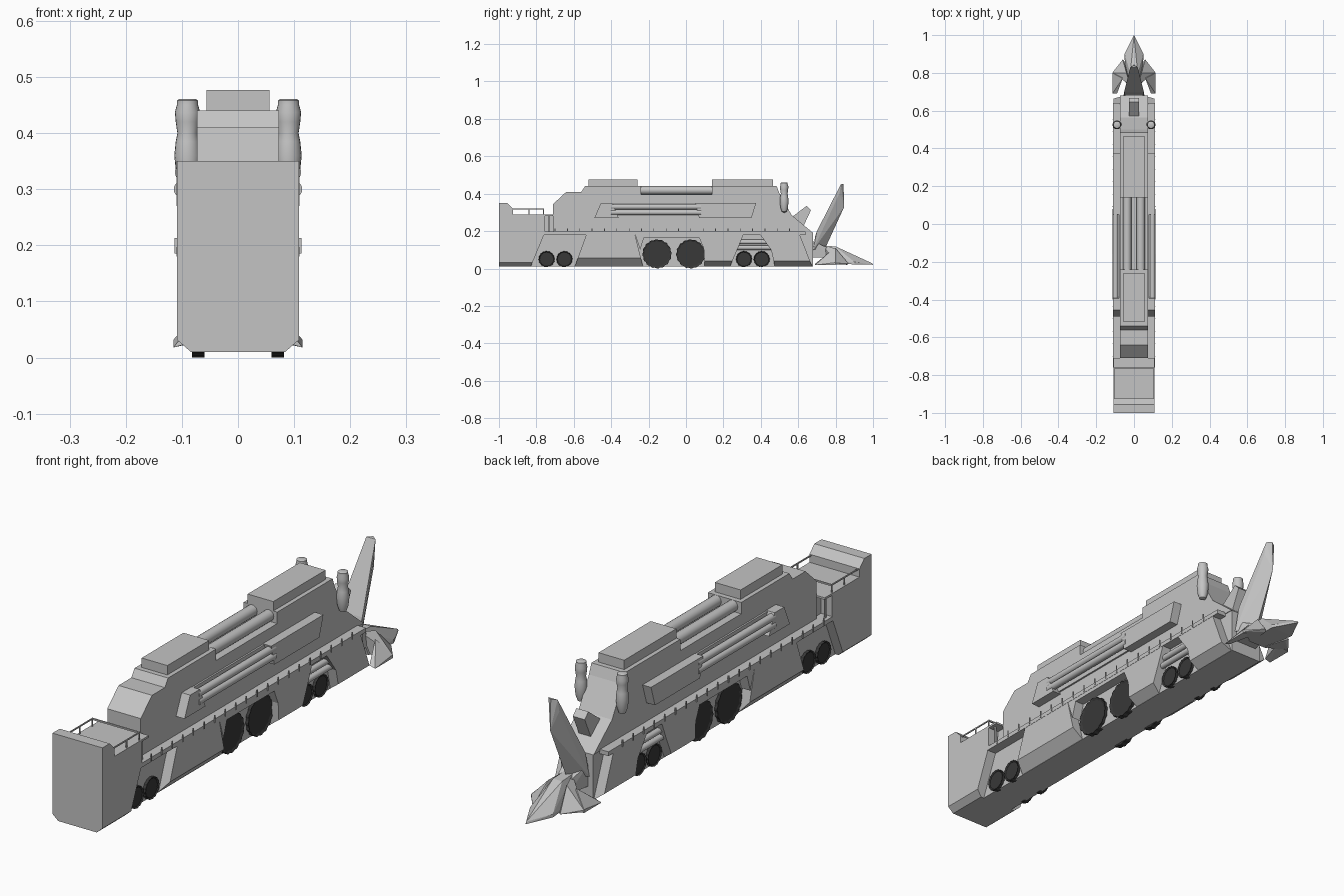
import bpy, bmesh, math
from mathutils import Vector, Matrix

cube = bpy.data.objects.get("Cube")
if cube:
    bpy.data.objects.remove(cube)


def material(name, value):
    m = bpy.data.materials.new(name)
    m.use_nodes = True
    color = (value, value, value, 1)
    m.diffuse_color = color
    m.node_tree.nodes["Principled BSDF"].inputs["Base Color"].default_value = color
    return m


GREY = material("armour grey", 0.55)
DARK = material("wheel dark grey", 0.04)


def finish(name, bm, mat=GREY, smooth=False):
    bmesh.ops.recalc_face_normals(bm, faces=bm.faces)
    mesh = bpy.data.meshes.new(name)
    bm.to_mesh(mesh)
    bm.free()
    mesh.materials.append(mat)
    if smooth:
        mesh.shade_smooth()
        mesh.set_sharp_from_angle(angle=math.radians(35))
    ob = bpy.data.objects.new(name, mesh)
    bpy.context.collection.objects.link(ob)
    return ob


def chop(bm, point, normal):
    """Cut away everything on the normal side and cap the cut."""
    geom = bm.verts[:] + bm.edges[:] + bm.faces[:]
    cut = bmesh.ops.bisect_plane(bm, geom=geom, plane_co=point, plane_no=normal, clear_outer=True)
    edges = [e for e in cut["geom_cut"] if isinstance(e, bmesh.types.BMEdge)]
    if edges:
        bmesh.ops.contextual_create(bm, geom=edges)


def prism(name, profile, x0, x1, chops=(), mat=GREY):
    """Extrude a (y, z) profile across x, then chop off corners."""
    bm = bmesh.new()
    face = bm.faces.new([bm.verts.new((x0, y, z)) for y, z in profile])
    ext = bmesh.ops.extrude_face_region(bm, geom=[face])
    moved = [v for v in ext["geom"] if isinstance(v, bmesh.types.BMVert)]
    bmesh.ops.translate(bm, verts=moved, vec=(x1 - x0, 0, 0))
    if not any(face in v.link_faces for v in face.verts):
        bm.faces.new(face.verts)
    bmesh.ops.holes_fill(bm, edges=[e for e in bm.edges if e.is_boundary])
    for point, normal in chops:
        chop(bm, point, normal)
    return finish(name, bm, mat)


def box(name, x0, x1, y0, y1, z0, z1):
    return prism(name, [(y0, z0), (y1, z0), (y1, z1), (y0, z1)], x0, x1)


def hull(name, points):
    bm = bmesh.new()
    for p in points:
        bm.verts.new(p)
    out = bmesh.ops.convex_hull(bm, input=bm.verts)
    loose = [g for g in out["geom_interior"] if isinstance(g, bmesh.types.BMVert)]
    bmesh.ops.delete(bm, geom=loose, context="VERTS")
    return finish(name, bm)


def pipe(name, x, z, y0, y1, r):
    bm = bmesh.new()
    spin = Matrix.Translation((x, (y0 + y1) / 2, z)) @ Matrix.Rotation(math.pi / 2, 4, "X")
    bmesh.ops.create_cone(bm, cap_ends=True, segments=20, radius1=r, radius2=r, depth=y1 - y0, matrix=spin)
    return finish(name, bm, GREY, True)


def wheel(name, s, y, z, r):
    """Toothed disc with a slightly sunken hub."""
    bm = bmesh.new()
    n = 64
    ring = []
    for i in range(n):
        a = math.tau * i / n
        rad = r if i % 4 < 2 else r * 0.96
        ring.append(bm.verts.new((s * 0.06, y + rad * math.cos(a), z + rad * math.sin(a))))
    face = bm.faces.new(ring)
    ext = bmesh.ops.extrude_face_region(bm, geom=[face])
    verts = [g for g in ext["geom"] if isinstance(g, bmesh.types.BMVert)]
    cap = [g for g in ext["geom"] if isinstance(g, bmesh.types.BMFace)]
    bmesh.ops.translate(bm, verts=verts, vec=(s * 0.022, 0, 0))
    bmesh.ops.inset_region(bm, faces=cap, thickness=r * 0.12)
    bmesh.ops.translate(bm, verts=list(cap[0].verts), vec=(-s * 0.004, 0, 0))
    return finish(name, bm, DARK)


def low_chop(s, x, z, run, rise):
    """Plane sloping inward and down from the outer edge at height z."""
    return ((s * x, 0, z), Vector((s * rise, 0, -run)).normalized())


# Cab block with stepped top and chamfered lower edges
prism("cab_block", [(-1, .01), (-1, .35), (-.955, .35), (-.925, .32), (-.925, .288),
                    (-.755, .288), (-.755, .19), (-.83, .01)], -.109, .109,
      [low_chop(s, .109, .032, .025, .022) for s in (-1, 1)])
box("cab_neck", -.06, .06, -.78, -.7, .19, .288)
box("cab_rail_cross", -.104, .104, -.764, -.758, .314, .32)

# Main hull core, walkway and narrow superstructure
prism("hull_core", [(-.85, .01), (.68, .01), (.68, .19), (-.77, .19)], -.07, .07)
box("walkway", -.11, .11, -.76, .64, .18, .197)
prism("superstructure", [(-.71, .19), (-.71, .345), (-.64, .41), (-.56, .41), (-.54, .44),
                         (-.24, .44), (-.24, .395), (.14, .395), (.14, .44), (.485, .44),
                         (.5, .4), (.565, .285), (.68, .19)], -.073, .073)
for name, y0, y1 in (("front_roof_box", -.52, -.26), ("rear_roof_box", .14, .465)):
    box(name, -.056, .056, y0, y1, .435, .477)

# Slanted exhaust on the sloping end
prism("exhaust_horn", [(.56, .27), (.645, .335), (.668, .312), (.625, .22)], -.026, .026)

skirts = {
    "front_skirt": [(-.595, .01), (-.53, .19), (-.275, .19), (-.23, .01)],
    "wheel_arch": [(-.275, .19), (-.245, .1), (-.225, .165), (.07, .165), (.098, .1), (.12, .19)],
    "middle_skirt": [(.09, .19), (.1, .01), (.235, .01), (.28, .115), (.31, .19)],
    "rear_skirt": [(.39, .19), (.605, .19), (.675, .01), (.475, .01), (.455, .1)],
}
sponsons = {
    "front_sponson": [(-.49, .27), (-.455, .35), (-.395, .35), (-.36, .27)],
    "rear_sponson": [(.07, .27), (.05, .35), (.375, .35), (.35, .27)],
}
wheels = [(-.745, .05, .043), (-.65, .05, .043), (-.155, .078, .078),
          (.025, .078, .078), (.31, .05, .043), (.405, .05, .043)]

for s, side in ((1, "left"), (-1, "right")):
    # Armour skirts with undercut lower edges
    for name, profile in skirts.items():
        height = .055 if name == "front_skirt" else .04
        prism(f"{side}_{name}", profile, s * .06, s * .109,
              [low_chop(s, .109, height, .04, height - .01)])
    # Sponsons and the pipes joining them
    for name, profile in sponsons.items():
        prism(f"{side}_{name}", profile, s * .065, s * .11)
    for i, (x, z) in enumerate(((.098, .33), (.1, .3), (.082, .316))):
        pipe(f"{side}_side_pipe_{i}", s * x, z, -.4, .08, .0145)
    box(f"{side}_sponson_bed", s * .065, s * .08, -.4, .08, .28, .348)
    for i, z in enumerate((.112, .142)):
        pipe(f"{side}_bay_pipe_{i}", s * .086, z, .25, .46, .012)
    pipe(f"{side}_roof_pipe", s * .036, .418, -.26, .16, .022)
    for i, (y, z, r) in enumerate(wheels):
        wheel(f"{side}_wheel_{i}", s, y, z, r)
    # Walkway posts
    for i in range(20):
        y = -.7 + i * .066
        box(f"{side}_walkway_post_{i}", s * .109, s * .113, y - .002, y + .002, .185, .213)
    # Cab railing
    box(f"{side}_cab_rail", s * .1, s * .104, -.925, -.758, .315, .32)
    for i, y in enumerate((-.84, -.762)):
        box(f"{side}_cab_rail_post_{i}", s * .1, s * .104, y - .002, y + .002, .28, .318)
    box(f"{side}_neck_post", s * .09, s * .096, -.738, -.73, .19, .288)
    box(f"{side}_neck_deck", s * .05, s * .108, -.76, -.71, .28, .288)
    # Bulbous stacks
    bm = bmesh.new()
    outline = [(0, .298), (.013, .304), (.02, .325), (.0235, .36), (.021, .385), (.018, .4),
               (.021, .42), (.0225, .437), (.019, .45), (.019, .458), (.014, .461), (0, .461)]
    verts = [bm.verts.new((s * .09 + r, .525, z)) for r, z in outline]
    edges = [bm.edges.new(pair) for pair in zip(verts, verts[1:])]
    bmesh.ops.spin(bm, geom=verts + edges, cent=(s * .09, .525, 0), axis=(0, 0, 1),
                   angle=math.tau, steps=20)
    bmesh.ops.remove_doubles(bm, verts=bm.verts, dist=.0005)
    finish(f"{side}_stack", bm, GREY, True)
    # Swept plough wings
    hull(f"{side}_plough_wing", [(s * .02, .735, .12), (s * .04, .8, .108), (s * .06, .87, .025),
                                 (s * .115, .8, .022), (s * .115, .8, .03), (s * .03, .75, .03),
                                 (s * .05, .86, .02)])
    hull(f"{side}_plough_barb", [(s * .115, .8, .032), (s * .115, .69, .018), (s * .09, .69, .025),
                                 (s * .06, .77, .09), (s * .06, .8, .03), (s * .115, .8, .018)])

# Spear-shaped plough nose and tall ridged fin
hull("plough_nose", [(0, 1, .02), (0, .995, .028)] +
     [(s * x, y, z) for s in (-1, 1) for x, y, z in
      ((.05, .9, .022), (.05, .9, .035), (.02, .8, .118), (.02, .73, .122), (.045, .75, .03))])
hull("plough_neck", [(s * x, y, z) for s in (-1, 1) for x, y, z in
                     ((.05, .67, .06), (.05, .67, .15), (.03, .78, .06), (.03, .76, .11))])
hull("tall_fin", [(0, .846, .33), (0, .745, .11), (0, .842, .452)] +
     [(s * x, y, z) for s in (-1, 1) for x, y, z in
      ((.02, .828, .45), (.022, .82, .4), (.052, .7, .2), (.055, .68, .1), (.05, .69, .17))])
